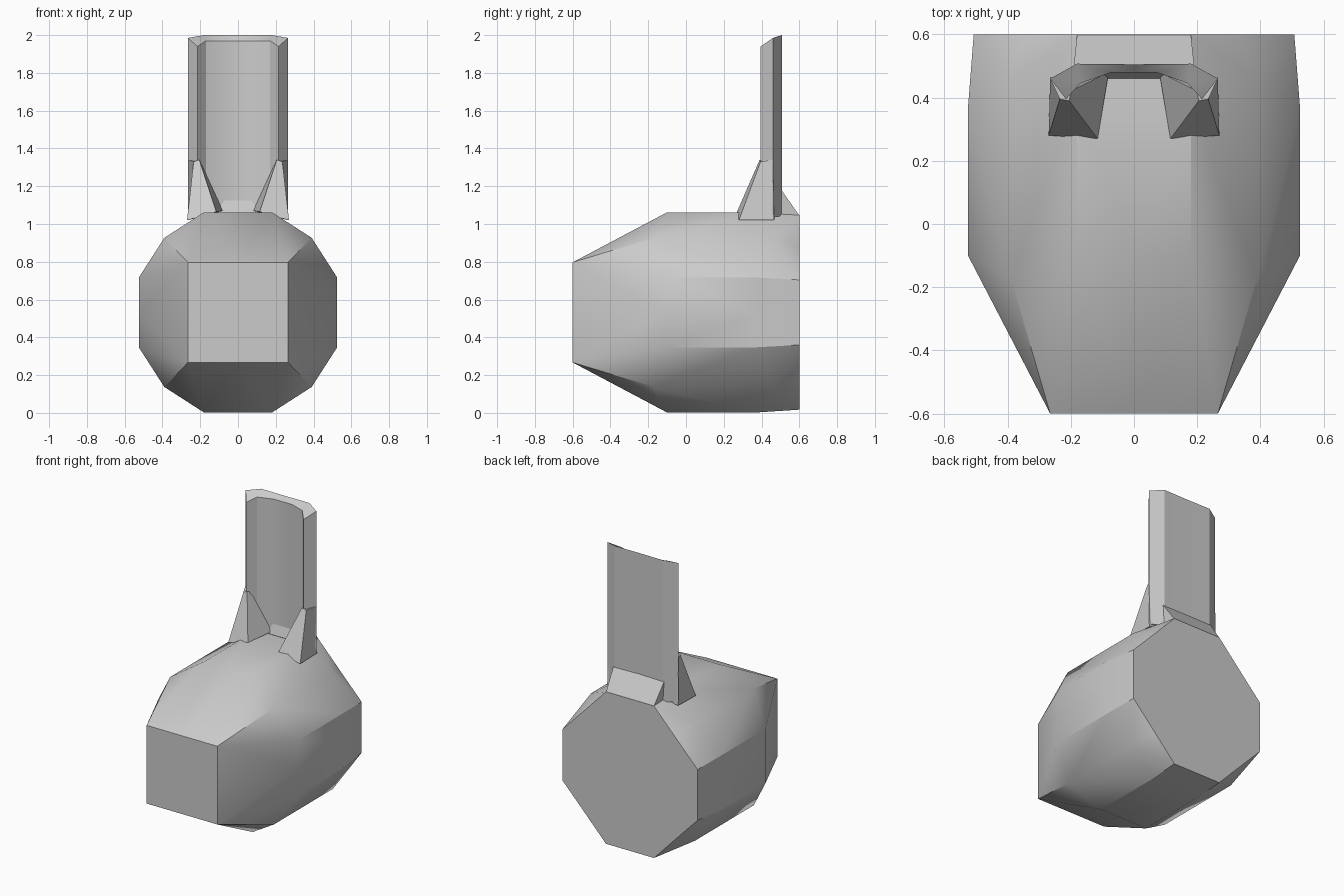
import bpy, bmesh

cube = bpy.data.objects.get("Cube")
if cube:
    bpy.data.objects.remove(cube)

grey = bpy.data.materials.new("plain_grey")
grey.use_nodes = True
grey.diffuse_color = (0.6, 0.6, 0.6, 1)
grey.node_tree.nodes["Principled BSDF"].inputs["Base Color"].default_value = grey.diffuse_color


def make(name, verts, faces, mirror=None, location=(0, 0, 0), angle=0.5):
    bm = bmesh.new()
    vs = [bm.verts.new(v) for v in verts]
    for f in faces:
        bm.faces.new([vs[i] for i in f])
    bmesh.ops.remove_doubles(bm, verts=bm.verts, dist=0.0005)
    if mirror:
        # Mirror across each requested axis in turn
        for axis in mirror:
            bmesh.ops.mirror(bm, geom=bm.verts[:] + bm.edges[:] + bm.faces[:],
                             axis=axis, merge_dist=0.0005)
    bmesh.ops.recalc_face_normals(bm, faces=bm.faces)
    mesh = bpy.data.meshes.new(name)
    bm.to_mesh(mesh)
    bm.free()
    mesh.materials.append(grey)
    ob = bpy.data.objects.new(name, mesh)
    ob.location = location
    bpy.context.collection.objects.link(ob)
    bpy.ops.object.select_all(action="DESELECT")
    ob.select_set(True)
    bpy.context.view_layer.objects.active = ob
    bpy.ops.object.shade_smooth_by_angle(angle=angle)
    return ob


# Body: one quarter lofted through four rings, mirrored in x and z
section = [(0, 0.53), (0.18, 0.53), (0.39, 0.395), (0.525, 0.185), (0.525, 0)]
nose = [(0, 0.265)] + [(0.265, 0.265)] * 3 + [(0.265, 0)]
tail = [(0, 0.515), (0.18, 0.515), (0.343, 0.343), (0.507, 0.172), (0.507, 0)]
rings = [(nose, -0.6, -0.6), (section, -0.1, -0.17),
         (section, 0.37, 0.46), (tail, 0.6, 0.6)]
verts = [(x, corner_y if i == 2 else y, z)
         for ring, y, corner_y in rings for i, (x, z) in enumerate(ring)]
faces = []
for r in range(3):
    for i in range(4):
        a, b = r * 5 + i, r * 5 + i + 1
        if r == 0 and i in (1, 2):
            faces.append((a, b + 5, a + 5))
        elif r > 0 and i == 1:
            faces += [(a, b, a + 5), (b, b + 5, a + 5)]
        elif r > 0 and i == 2:
            faces += [(a, b, b + 5), (a, b + 5, a + 5)]
        else:
            faces.append((a, b, b + 5, a + 5))
verts += [(0, -0.6, 0), (0, 0.6, 0)]
faces += [(0, 1, 4, 20), (15, 16, 17, 18, 19, 21)]
make("body", verts, faces, mirror="XZ", location=(0, 0, 0.532))

# Upright plate: curved half outline (x, y, top height), extruded and mirrored
half = [(0, 0.48, 1.97), (0.07, 0.48, 1.97), (0.17, 0.445, 1.97), (0.215, 0.395, 1.94),
        (0.265, 0.46, 1.985), (0.18, 0.507, 2.0), (0, 0.505, 2.0)]
n = len(half)
verts = [(x, y, 1.04) for x, y, z in half] + [tuple(p) for p in half]
faces = [(i, i + 1, i + 1 + n, i + n) for i in range(n - 1)]
faces += [(n, n + 1, 2 * n - 2, 2 * n - 1), (n + 1, n + 2, 2 * n - 2),
          (n + 2, n + 3, n + 4), (n + 2, n + 4, n + 5), tuple(range(n))]
make("upright_plate", verts, faces, mirror="X")

# Pointed buttresses in front of the plate edges
for side, name in ((1, "left_buttress"), (-1, "right_buttress")):
    base = [(0.27, 0.28, 1.02), (0.115, 0.27, 1.065), (0.08, 0.48, 1.07), (0.265, 0.465, 1.02)]
    tip = [(0.235, 0.395, 1.33), (0.205, 0.39, 1.34), (0.2, 0.42, 1.33), (0.265, 0.46, 1.34)]
    verts = [(side * x, y, z) for x, y, z in base + tip]
    faces = [(i, (i + 1) % 4, (i + 1) % 4 + 4, i + 4) for i in range(4)]
    make(name, verts, faces + [(0, 1, 2, 3), (4, 5, 6, 7)], angle=0.35)


# Sloped fillets joining the plate to the body, front and back
def fillet(name, top_x, top_y, top_z, low_x, low_y, low_z):
    verts = [(s * x, y, z) for x, y, z in
             ((top_x, top_y, top_z), (low_x, low_y, low_z), (low_x, top_y, low_z - 0.02))
             for s in (-1, 1)]
    make(name, verts, [(0, 1, 3, 2), (2, 3, 5, 4), (0, 4, 5, 1), (0, 2, 4), (1, 5, 3)], angle=0.35)


fillet("back_fillet", 0.19, 0.505, 1.18, 0.18, 0.6, 1.045)
fillet("front_fillet", 0.07, 0.485, 1.14, 0.11, 0.46, 1.06)
